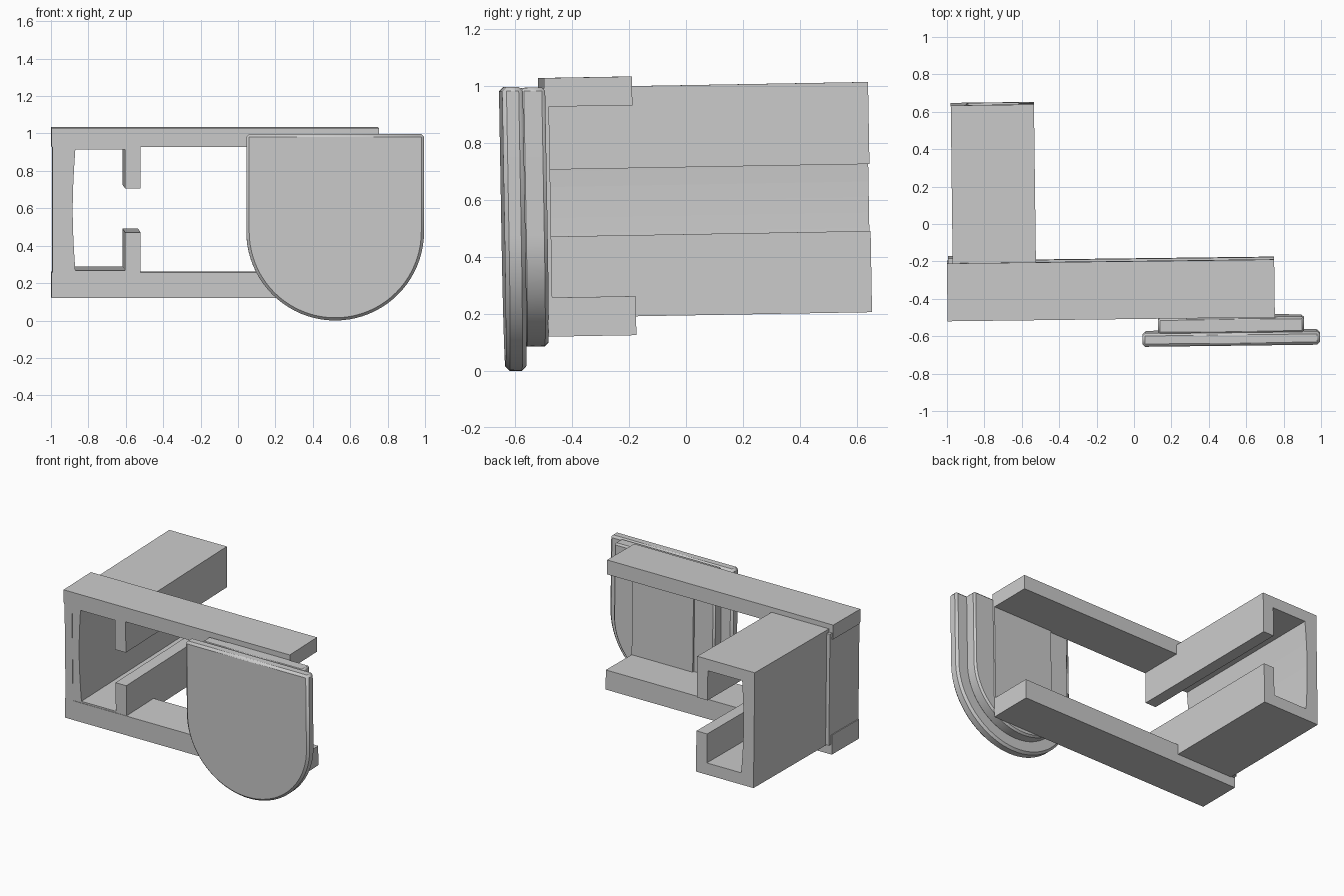
import bpy, bmesh, math
from mathutils import Matrix

if "Cube" in bpy.data.objects:
    bpy.data.objects.remove(bpy.data.objects["Cube"])

# The whole assembly leans very slightly about x and z
TILT = Matrix.Rotation(math.radians(0.7), 4, 'Z') @ Matrix.Rotation(math.radians(1.0), 4, 'X')


def extrude_profile(name, pts, y0, y1, bevel=0.0, smooth=False):
    """Extrude an (x, z) outline from y0 to y1."""
    bm = bmesh.new()
    face = bm.faces.new([bm.verts.new((x, y0, z)) for x, z in pts])
    ext = bmesh.ops.extrude_face_region(bm, geom=[face])
    verts = [v for v in ext["geom"] if isinstance(v, bmesh.types.BMVert)]
    bmesh.ops.translate(bm, verts=verts, vec=(0, y1 - y0, 0))
    bmesh.ops.recalc_face_normals(bm, faces=bm.faces[:])
    me = bpy.data.meshes.new(name)
    bm.to_mesh(me)
    bm.free()
    ob = bpy.data.objects.new(name, me)
    bpy.context.collection.objects.link(ob)
    ob.matrix_world = TILT
    if bevel:
        mod = ob.modifiers.new("edge_bevel", 'BEVEL')
        mod.width = bevel
        mod.segments = 1
        mod.limit_method = 'ANGLE'
        mod.angle_limit = math.radians(40)
    if smooth:
        bpy.ops.object.select_all(action='DESELECT')
        ob.select_set(True)
        bpy.context.view_layer.objects.active = ob
        bpy.ops.object.shade_smooth_by_angle(angle=math.radians(30))
    return ob


def box(name, x0, x1, y0, y1, z0, z1):
    return extrude_profile(name, [(x0, z0), (x1, z0), (x1, z1), (x0, z1)], y0, y1)


def u_outline(cx, cz, r, top, n=40):
    """Flat top, straight sides, half-round bottom."""
    arc = [(cx + r * math.cos(math.pi + math.pi * i / n),
            cz + r * math.sin(math.pi + math.pi * i / n)) for i in range(n + 1)]
    return arc + [(cx + r, top), (cx - r, top)]


# C-shaped channel with a slightly bowed inner wall
bow = [(-0.876 - 0.014 * math.sin(math.pi * i / 12), 0.277 + 0.646 * i / 12) for i in range(13)]
channel = [(-0.972, 0.195), (-0.527, 0.195), (-0.527, 0.48), (-0.61, 0.48), (-0.61, 0.277)]
channel += bow
channel += [(-0.61, 0.923), (-0.61, 0.715), (-0.527, 0.715), (-0.527, 1.003), (-0.972, 1.003)]
extrude_profile("rear_channel", channel, -0.487, 0.663)

# Front fork: side wall and two arms
box("fork_wall", -0.997, -0.94, -0.49, -0.155, 0.2, 0.98)
box("upper_arm", -1.003, 0.747, -0.49, -0.181, 0.936, 1.037)
box("lower_arm", -1.003, 0.747, -0.49, -0.181, 0.129, 0.266)

# Rounded cover plate with stepped backing
extrude_profile("cover_plate", u_outline(0.512, 0.486, 0.475, 1.008), -0.64, -0.567, 0.015, True)
extrude_profile("plate_backing", u_outline(0.512, 0.486, 0.391, 1.004), -0.575, -0.488, 0.012, True)
box("backing_panel", 0.275, 0.747, -0.5, -0.474, 0.2, 1.0)
